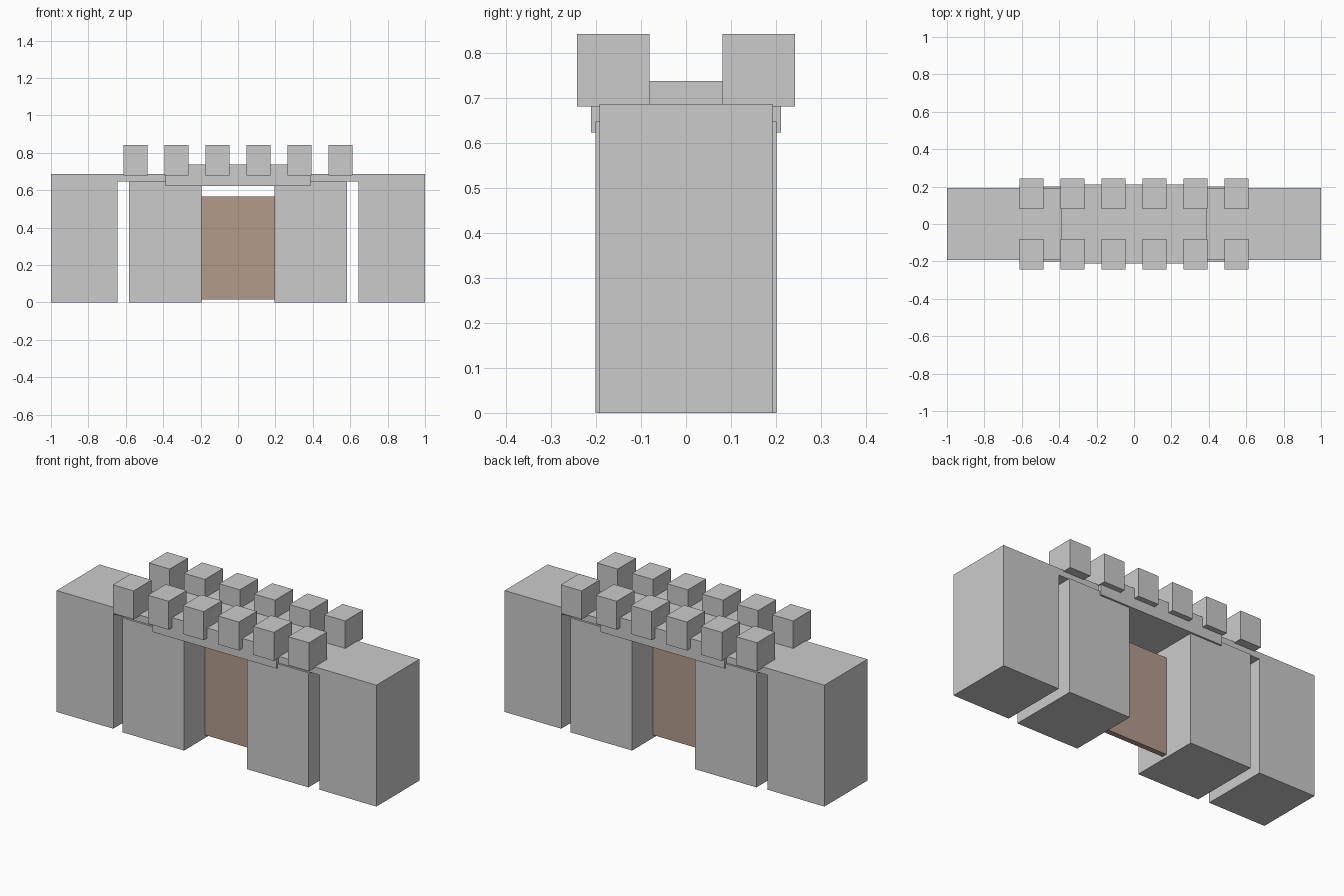
import bpy
import bmesh

if "Cube" in bpy.data.objects:
    bpy.data.objects.remove(bpy.data.objects["Cube"])


def prism(name, profile, half_depth):
    """Extrude an x-z outline symmetrically along y."""
    bm = bmesh.new()
    face = bm.faces.new([bm.verts.new((x, -half_depth, z)) for x, z in profile])
    out = bmesh.ops.extrude_face_region(bm, geom=[face])["geom"]
    verts = [v for v in out if isinstance(v, bmesh.types.BMVert)]
    bmesh.ops.translate(bm, verts=verts, vec=(0, 2 * half_depth, 0))
    bmesh.ops.recalc_face_normals(bm, faces=bm.faces)
    mesh = bpy.data.meshes.new(name)
    bm.to_mesh(mesh)
    bm.free()
    obj = bpy.data.objects.new(name, mesh)
    bpy.context.collection.objects.link(obj)
    return obj


def block(name, x0, x1, half_depth, z0, z1, y=0):
    obj = prism(name, [(x0, z0), (x1, z0), (x1, z1), (x0, z1)], half_depth)
    obj.location.y = y
    return obj


# Outer wall: two end blocks joined by a thin walkway slab
prism("wall", [(-1, 0), (-0.645, 0), (-0.645, 0.648), (0.645, 0.648),
               (0.645, 0), (1, 0), (1, 0.686), (-1, 0.686)], 0.192)

# Gate towers either side of the passage
block("left_gate_tower", -0.582, -0.196, 0.201, 0, 0.647)
block("right_gate_tower", 0.196, 0.582, 0.201, 0, 0.647)

# Lintel over the gate
block("gate_lintel", -0.388, 0.388, 0.211, 0.623, 0.737)

# Wooden door in the middle of the passage
door = block("door", -0.196, 0.196, 0.015, 0.017, 0.566)
wood = bpy.data.materials.new("wood")
wood.diffuse_color = (0.45, 0.33, 0.26, 1)
wood.use_nodes = True
wood.node_tree.nodes["Principled BSDF"].inputs["Base Color"].default_value = wood.diffuse_color
door.data.materials.append(wood)

# Battlements along the front and back edges
for side, y in (("front", -0.1615), ("back", 0.1615)):
    for i in range(6):
        x = (i - 2.5) * 0.2194
        block(f"{side}_merlon_{i + 1}", x - 0.065, x + 0.065, 0.0805, 0.68, 0.841, y)
